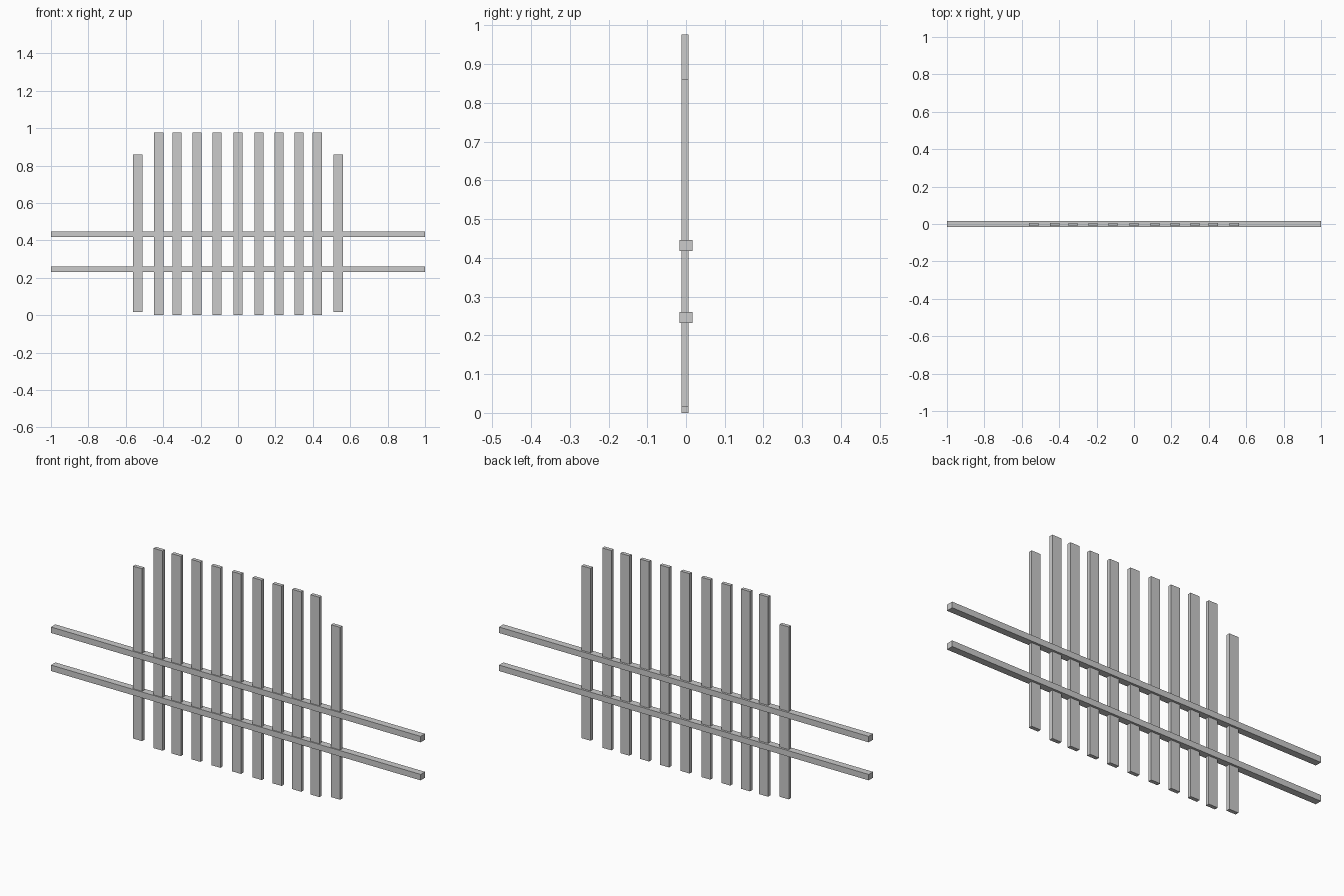
import bpy

if "Cube" in bpy.data.objects:
    bpy.data.objects.remove(bpy.data.objects["Cube"])


def box(name, x, y, z):
    """Box from (min, max) ranges on each axis."""
    bpy.ops.mesh.primitive_cube_add(size=1, location=[sum(r) / 2 for r in (x, y, z)])
    ob = bpy.context.object
    ob.name = name
    ob.scale = [r[1] - r[0] for r in (x, y, z)]
    bpy.ops.object.transform_apply(location=False, rotation=False, scale=True)
    return ob


# Horizontal rails
for name, z in (("lower_rail", 0.246), ("upper_rail", 0.432)):
    box(name, (-1, 1), (-0.0168, 0.0168), (z - 0.0145, z + 0.0145))

# Vertical pickets: mirrored pairs around the centre one, outermost pair shorter
HALF_WIDTH = 0.0245
PICKET_Y = (-0.0115, 0.0065)
OFFSETS = (0.112, 0.22, 0.326, 0.424, 0.536)
centres = [-x for x in reversed(OFFSETS)] + [0.0] + list(OFFSETS)
for i, x in enumerate(centres):
    end = i in (0, len(centres) - 1)
    box("end_picket" if end else "picket", (x - HALF_WIDTH, x + HALF_WIDTH),
        PICKET_Y, (0.017, 0.86) if end else (0.0, 0.977))
